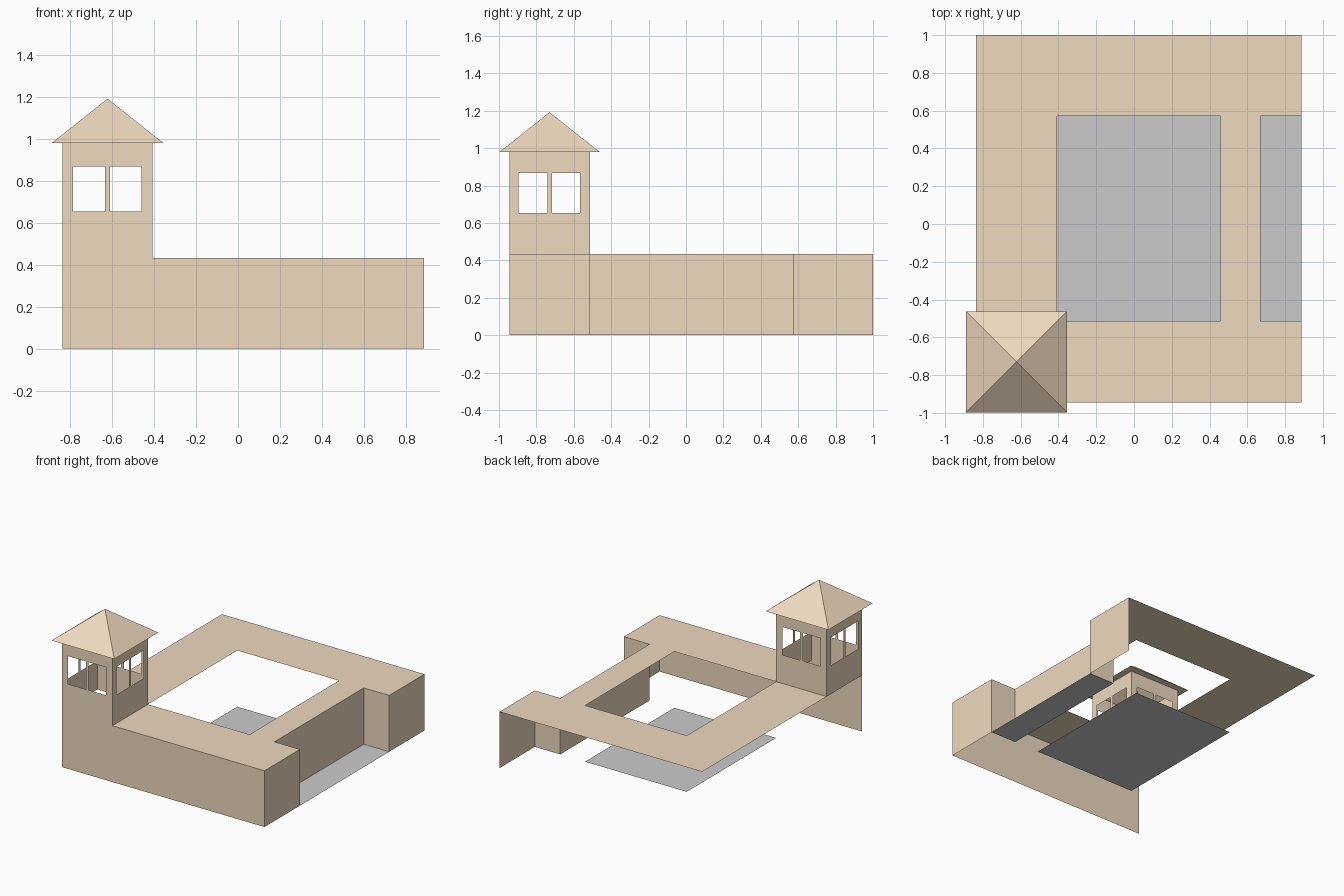
import bpy
import bmesh

if "Cube" in bpy.data.objects:
    bpy.data.objects.remove(bpy.data.objects["Cube"])

TAN = bpy.data.materials.new("tan_plaster")
TAN.diffuse_color = (0.86, 0.70, 0.52, 1)
TAN.use_nodes = True
TAN.node_tree.nodes["Principled BSDF"].inputs["Base Color"].default_value = TAN.diffuse_color

# Key plan lines and heights
X0, X1, X2, X3, X4 = -0.837, -0.407, 0.459, 0.67, 0.887
Y0, Y1, Y2, Y3 = -0.945, -0.514, 0.572, 1.0
WALL_TOP, SILL, HEAD, EAVE, APEX = 0.433, 0.653, 0.868, 0.98, 1.192


def sheet(bm, us, vs, place, skip=(), flip=False):
    """Grid of flat panels; cells listed in skip stay open."""
    for i in range(len(us) - 1):
        for j in range(len(vs) - 1):
            if (i, j) in skip:
                continue
            quad = [(us[i], vs[j]), (us[i + 1], vs[j]),
                    (us[i + 1], vs[j + 1]), (us[i], vs[j + 1])]
            if flip:
                quad.reverse()
            bm.faces.new([bm.verts.new(place(u, v)) for u, v in quad])


def finish(name, bm, material=None):
    bmesh.ops.remove_doubles(bm, verts=bm.verts, dist=0.0005)
    mesh = bpy.data.meshes.new(name)
    bm.to_mesh(mesh)
    bm.free()
    if material:
        mesh.materials.append(material)
    obj = bpy.data.objects.new(name, mesh)
    bpy.context.collection.objects.link(obj)
    return obj


def on_x(x):
    return lambda u, v: (x, u, v)


def on_y(y):
    return lambda u, v: (u, y, v)


def on_z(z):
    return lambda u, v: (u, v, z)


def window_lines(start, end):
    """Wall edges and the edges of its two window openings."""
    mid = (start + end) / 2
    return [start, start + 0.05, mid - 0.012, mid + 0.012, end - 0.053, end]


tower_x = window_lines(X0, X1)
tower_y = window_lines(Y0, Y1)
tower_z = [WALL_TOP, SILL, HEAD, EAVE]
openings = {(1, 1), (3, 1)}

# Flat roof: open over the courtyard, the side recess and the tower
bm = bmesh.new()
sheet(bm, [X0, X1, X2, X3, X4], [Y0, Y1, Y2, Y3], on_z(WALL_TOP),
      {(0, 0), (1, 1), (3, 1)})
finish("flat_roof", bm, TAN)

# Front wall running up into the tower, with its two windows
bm = bmesh.new()
sheet(bm, tower_x + [X4], [0] + tower_z, on_y(Y0),
      {(1, 2), (3, 2), (5, 1), (5, 2), (5, 3)})
finish("front_wall", bm, TAN)

# Right side walls stepping in around the recess
bm = bmesh.new()
low = [0, WALL_TOP]
sheet(bm, [Y0, Y1], low, on_x(X4))
sheet(bm, [X3, X4], low, on_y(Y1), flip=True)
sheet(bm, [Y1, Y2], low, on_x(X3))
sheet(bm, [X3, X4], low, on_y(Y2))
sheet(bm, [Y2, Y3], low, on_x(X4))
finish("right_walls", bm, TAN)

# Remaining three tower walls with window pairs
bm = bmesh.new()
sheet(bm, tower_y, tower_z, on_x(X1), openings)
sheet(bm, tower_y, tower_z, on_x(X0), openings, flip=True)
sheet(bm, tower_x, tower_z, on_y(Y1), openings, flip=True)
finish("tower_walls", bm, TAN)

# Pyramid tower roof with the eave underside
bm = bmesh.new()
E = 0.052
eave_x = [X0 - E, X0, X1, X1 + E]
eave_y = [Y0 - E, Y0, Y1, Y1 + E]
sheet(bm, eave_x, eave_y, on_z(EAVE), {(1, 1)}, flip=True)
corners = [(eave_x[0], eave_y[0]), (eave_x[3], eave_y[0]),
           (eave_x[3], eave_y[3]), (eave_x[0], eave_y[3])]
apex = ((X0 + X1) / 2, (Y0 + Y1) / 2, APEX)
for k in range(4):
    a, b = corners[k], corners[(k + 1) % 4]
    bm.faces.new([bm.verts.new(p) for p in ((*a, EAVE), (*b, EAVE), apex)])
finish("tower_roof", bm, TAN)

# Grey ground panels
for name, xs in (("courtyard_floor", [X1, X2]), ("recess_floor", [X3, X4])):
    bm = bmesh.new()
    sheet(bm, xs, [Y1, Y2], on_z(0))
    finish(name, bm)
